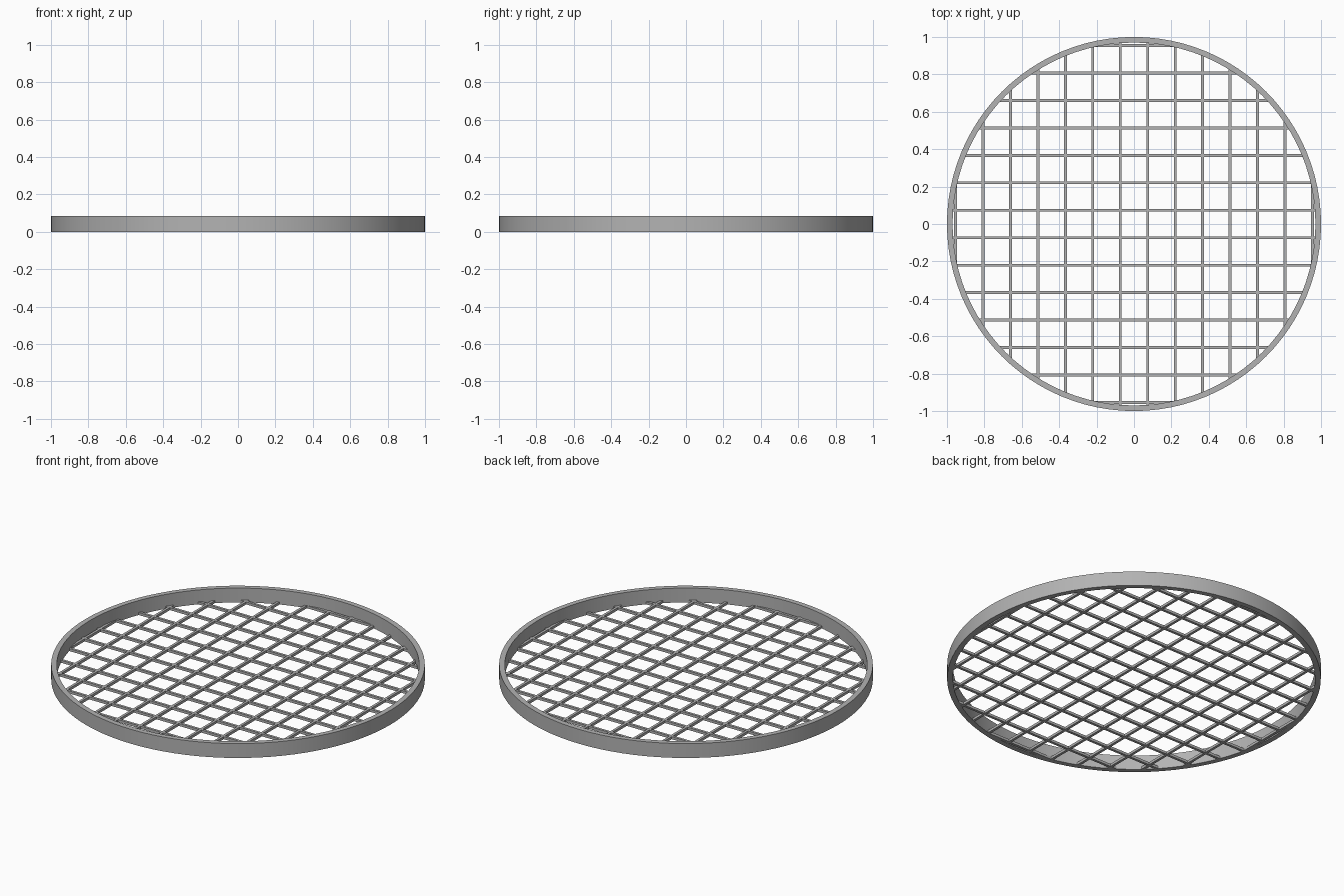
import bpy, bmesh
from math import sqrt, pi, cos, sin

RADIUS, INNER, HEIGHT = 1.0, 0.97, 0.085
BAR, SPACING, COUNT = 0.015, 0.1467, 14
SEGMENTS = 96

cube = bpy.data.objects.get("Cube")
if cube:
    bpy.data.objects.remove(cube, do_unlink=True)

steel = bpy.data.materials.new("grey_steel")
steel.use_nodes = True
colour = (0.45, 0.45, 0.45, 1)
steel.diffuse_color = colour
steel.node_tree.nodes["Principled BSDF"].inputs["Base Color"].default_value = colour


def finish(bm, name):
    bmesh.ops.recalc_face_normals(bm, faces=bm.faces)
    mesh = bpy.data.meshes.new(name)
    bm.to_mesh(mesh)
    bm.free()
    mesh.materials.append(steel)
    obj = bpy.data.objects.new(name, mesh)
    bpy.context.collection.objects.link(obj)
    return obj


# Outer rim: a rectangular section swept around the centre
bm = bmesh.new()
section = [(RADIUS, 0), (RADIUS, HEIGHT), (INNER, HEIGHT), (INNER, 0)]
loops = []
for i in range(SEGMENTS):
    a = 2 * pi * i / SEGMENTS
    loops.append([bm.verts.new((r * cos(a), r * sin(a), z)) for r, z in section])
for i, loop in enumerate(loops):
    following = loops[(i + 1) % SEGMENTS]
    for j in range(4):
        k = (j + 1) % 4
        bm.faces.new((loop[j], following[j], following[k], loop[k]))
rim = finish(bm, "rim")
bpy.context.view_layer.objects.active = rim
rim.select_set(True)
bpy.ops.object.shade_smooth_by_angle()


# Mesh floor: parallel bars whose ends are buried in the rim
def bars(name, along):
    bm = bmesh.new()
    for i in range(COUNT):
        offset = (i - (COUNT - 1) / 2) * SPACING
        reach = (RADIUS + INNER) / 2
        length = 2 * sqrt(reach ** 2 - (abs(offset) + BAR / 2) ** 2)
        size, place = [BAR] * 3, [offset, offset, BAR / 2]
        size[along], place[along] = length, 0
        for v in bmesh.ops.create_cube(bm, size=1)["verts"]:
            v.co = [c * s + p for c, s, p in zip(v.co, size, place)]
    return finish(bm, name)


bars("crosswise_bars", 0)
bars("lengthwise_bars", 1)
